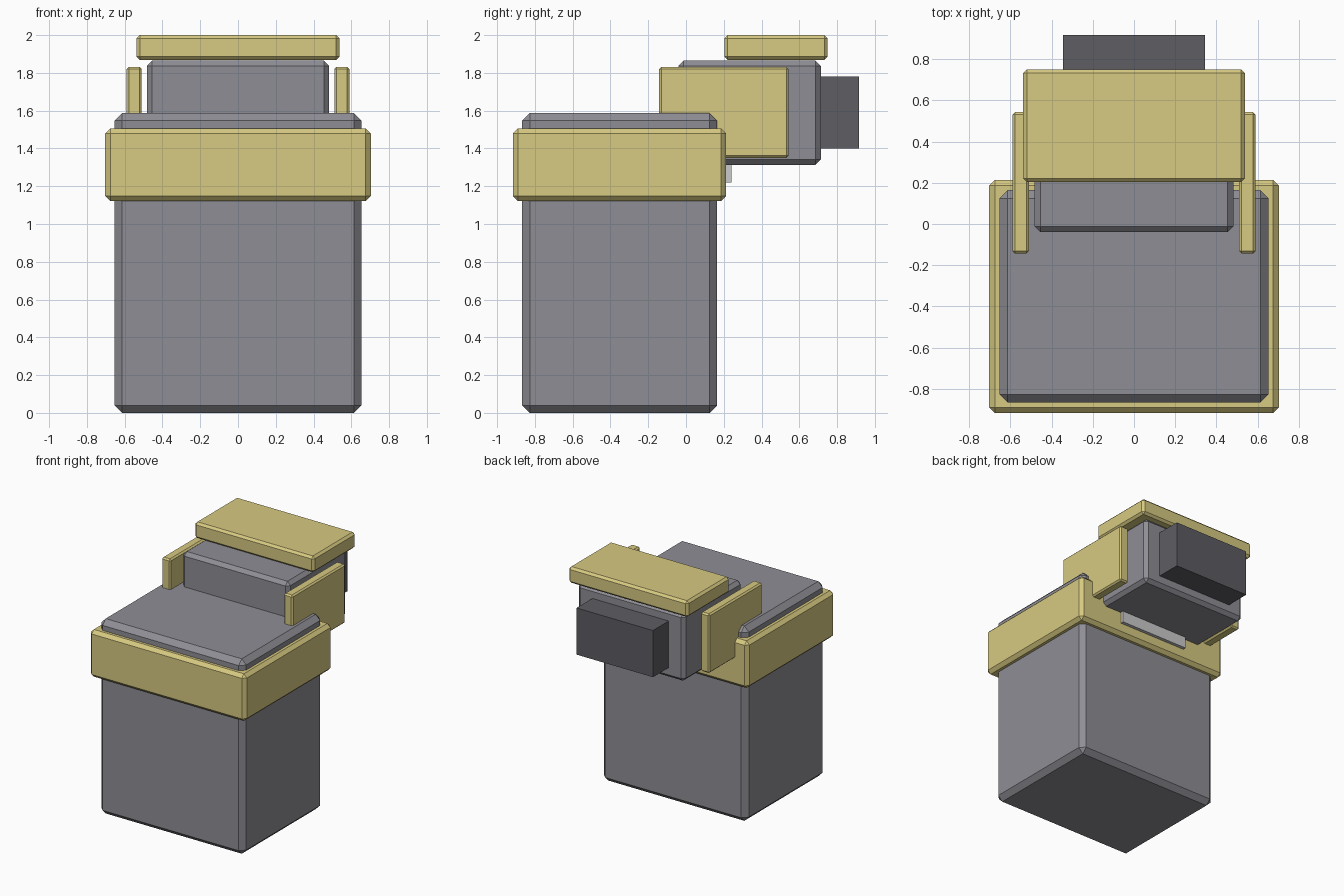
import bpy
import bmesh
from mathutils import Vector

if "Cube" in bpy.data.objects:
    bpy.data.objects.remove(bpy.data.objects["Cube"])


def material(name, rgb):
    m = bpy.data.materials.new(name)
    m.diffuse_color = (*rgb, 1)
    m.use_nodes = True
    m.node_tree.nodes["Principled BSDF"].inputs["Base Color"].default_value = m.diffuse_color
    return m


GREY = material("grey", (0.27, 0.27, 0.30))
YELLOW = material("yellow", (0.68, 0.59, 0.22))
DARK = material("dark", (0.11, 0.11, 0.125))
PALE = material("pale", (0.65, 0.65, 0.66))


def block(name, lo, hi, bevel, mat):
    """Box from corner lo to corner hi with flat chamfered edges."""
    lo, hi = Vector(lo), Vector(hi)
    bm = bmesh.new()
    bmesh.ops.create_cube(bm, size=1)
    for v in bm.verts:
        v.co = Vector(((lo[i] + hi[i]) / 2 + v.co[i] * (hi[i] - lo[i])) for i in range(3))
    mesh = bpy.data.meshes.new(name)
    bm.to_mesh(mesh)
    bm.free()
    mesh.materials.append(mat)
    ob = bpy.data.objects.new(name, mesh)
    bpy.context.collection.objects.link(ob)
    if bevel:
        mod = ob.modifiers.new("chamfer", 'BEVEL')
        mod.width = bevel
        mod.segments = 1
    return ob


# Main body with its raised collar band
block("body", (-0.653, -0.867, 0), (0.653, 0.165, 1.587), 0.04, GREY)
block("collar_band", (-0.703, -0.917, 1.122), (0.703, 0.213, 1.506), 0.027, YELLOW)

# Overhanging rear housing, its cap and rear box
block("rear_housing", (-0.482, -0.04, 1.313), (0.482, 0.714, 1.865), 0.028, GREY)
block("top_cap", (-0.538, 0.203, 1.868), (0.538, 0.75, 2.0), 0.018, YELLOW)
block("rear_box", (-0.344, 0.65, 1.4), (0.344, 0.917, 1.78), 0, DARK)

# Side plates
for side, name in ((-1, "left_plate"), (1, "right_plate")):
    x0, x1 = sorted((side * 0.51, side * 0.59))
    block(name, (x0, -0.143, 1.35), (x1, 0.543, 1.832), 0.012, YELLOW)

# Small pale strip under the housing
block("under_strip", (-0.31, 0.19, 1.22), (0.31, 0.24, 1.34), 0, PALE)
